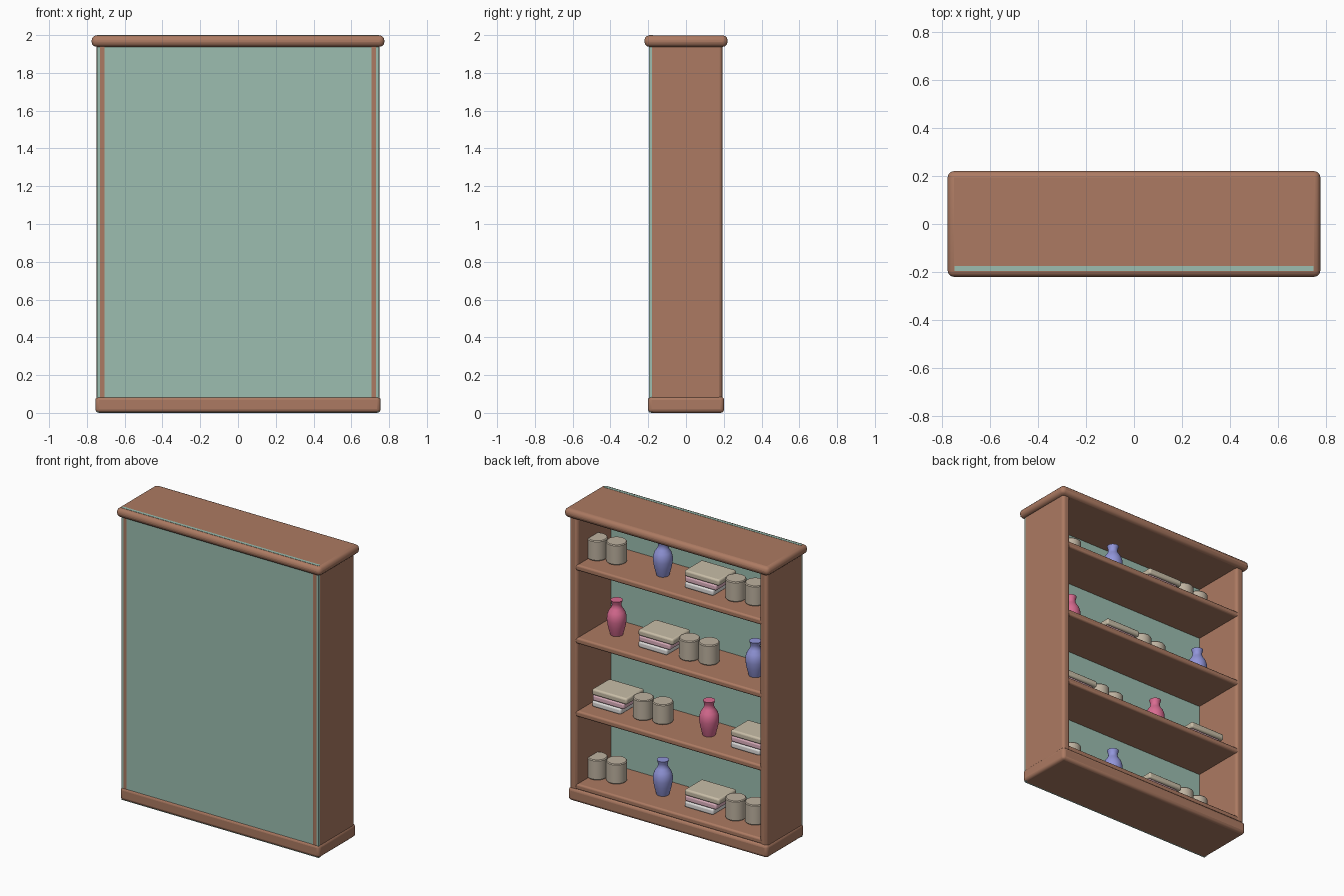
import bpy, bmesh, math

if "Cube" in bpy.data.objects:
    bpy.data.objects.remove(bpy.data.objects["Cube"])


def srgb(c):
    c /= 255
    return c / 12.92 if c <= 0.04045 else ((c + 0.055) / 1.055) ** 2.4


def material(name, r, g, b):
    m = bpy.data.materials.new(name)
    m.diffuse_color = (srgb(r), srgb(g), srgb(b), 1)
    m.use_nodes = True
    m.node_tree.nodes["Principled BSDF"].inputs["Base Color"].default_value = m.diffuse_color
    return m


WOOD = material("warm wood", 172, 122, 98)
TEAL = material("sage green", 156, 190, 176)
BLUE = material("periwinkle", 146, 150, 218)
PINK = material("rose", 218, 108, 146)
CREAM = material("cream", 200, 189, 167)
BLUSH = material("blush", 226, 180, 194)
WHITE = material("off white", 228, 226, 224)
CLAY = material("stone", 190, 178, 160)


def finish(name, bm, mat, loc=(0, 0, 0), bevel=0, segments=3):
    """Turn a bmesh into a smooth-shaded object with an optional bevel."""
    bmesh.ops.recalc_face_normals(bm, faces=bm.faces)
    me = bpy.data.meshes.new(name)
    bm.to_mesh(me)
    bm.free()
    ob = bpy.data.objects.new(name, me)
    bpy.context.collection.objects.link(ob)
    ob.location = loc
    me.materials.append(mat)
    if bevel:
        mod = ob.modifiers.new("soft edges", "BEVEL")
        mod.width, mod.segments = bevel, segments
        mod.limit_method, mod.angle_limit = "ANGLE", math.radians(40)
    bpy.ops.object.select_all(action="DESELECT")
    ob.select_set(True)
    bpy.context.view_layer.objects.active = ob
    bpy.ops.object.shade_smooth_by_angle(angle=math.radians(35))
    return ob


def box(name, x, y, z, mat, bevel=0):
    """Box from (min, max) pairs on each axis."""
    bm = bmesh.new()
    bmesh.ops.create_cube(bm, size=1)
    bmesh.ops.scale(bm, vec=(x[1] - x[0], y[1] - y[0], z[1] - z[0]), verts=bm.verts)
    return finish(name, bm, mat, (sum(x) / 2, sum(y) / 2, sum(z) / 2), bevel)


def lathe(name, profile, mat, loc, steps=32):
    """Spin a (radius, height) profile around z."""
    bm = bmesh.new()
    vs = [bm.verts.new((r, 0, z)) for r, z in profile]
    es = [bm.edges.new(p) for p in zip(vs, vs[1:])]
    bmesh.ops.spin(bm, geom=vs + es, cent=(0, 0, 0), axis=(0, 0, 1),
                   angle=math.tau, steps=steps)
    bmesh.ops.remove_doubles(bm, verts=bm.verts, dist=1e-5)
    return finish(name, bm, mat, loc)


# carcass: plinth, crown, sides and painted back
box("plinth", (-0.755, 0.755), (-0.202, 0.202), (0, 0.088), WOOD, 0.02)
box("crown", (-0.775, 0.775), (-0.22, 0.22), (1.938, 1.9985), WOOD, 0.026)
for side, s in (("left", -1), ("right", 1)):
    box(side + "_side", tuple(sorted((s * 0.69, s * 0.748))), (-0.1955, 0.192),
        (0.002, 1.998), WOOD, 0.018)
box("back_panel", (-0.747, 0.747), (-0.195, -0.175), (0.001, 2.0), TEAL)

# ornaments
VASE = [(0, 0), (0.04, 0), (0.046, 0.02), (0.056, 0.06), (0.062, 0.1), (0.061, 0.13),
        (0.052, 0.158), (0.037, 0.18), (0.03, 0.197), (0.031, 0.213), (0.038, 0.235), (0, 0.235)]
CUP = [(0, 0), (0.06, 0), (0.065, 0.006), (0.065, 0.132), (0.06, 0.138), (0, 0.138)]
BOOKS = [(0.22, 0.17, 0.02, WHITE), (0.24, 0.175, 0.005, BLUSH), (0.265, 0.19, -0.01, CREAM)]


def cups(x, z):
    lathe("cup", CUP, CLAY, (x, 0, z))
    lathe("cup", CUP, CLAY, (x + 0.133, 0.02, z))


def books(x, z):
    for k, (w, d, dx, mat) in enumerate(BOOKS):
        c = x + dx
        box("book", (c - w / 2, c + w / 2), (-d / 2, d / 2),
            (z + k * 0.043, z + k * 0.043 + 0.042), mat, 0.012)


# shelves, each filled with a repeating run of cups, books and vase
for i in range(4):
    z = 0.1 + 0.5 * i
    box("shelf", (-0.71, 0.71), (-0.19, 0.19), (z - 0.02, z + 0.02), WOOD, 0.012)
    for j in range(4):
        x = -0.525 + 0.35 * j
        kind = (i + j) % 3
        if kind == 0:
            cups(x, z + 0.02)
        elif kind == 1:
            books(x, z + 0.02)
        else:
            lathe("vase", VASE, PINK if j % 2 else BLUE, (x, 0, z + 0.02))
